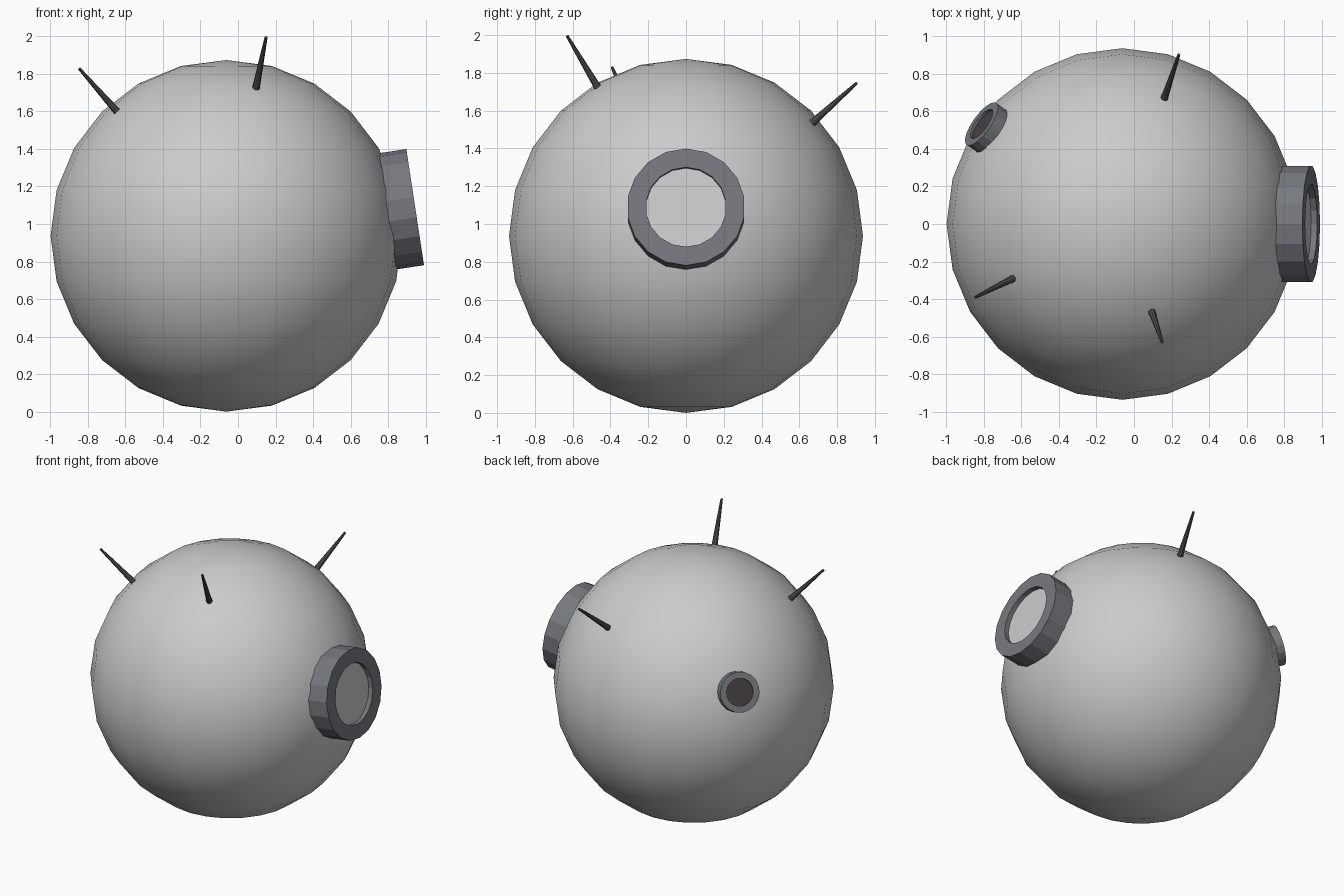
import bpy, bmesh
from math import sin, cos, pi, radians
from mathutils import Vector

if "Cube" in bpy.data.objects:
    bpy.data.objects.remove(bpy.data.objects["Cube"])

CENTRE = Vector((-0.062, 0, 0.937))
RADIUS = 0.937


def material(name, rgb):
    m = bpy.data.materials.new(name)
    m.diffuse_color = (*rgb, 1)
    m.use_nodes = True
    m.node_tree.nodes["Principled BSDF"].inputs["Base Color"].default_value = m.diffuse_color
    return m


FRAME = material("frame_grey", (0.18, 0.19, 0.21))
DARK = material("dark_glass", (0.06, 0.055, 0.05))
ROD = material("rod_grey", (0.09, 0.09, 0.10))


def lathe(name, profile, sides, direction, mat=None, ring=False):
    """Spin (radius, distance) points round a ray leaving the body centre.
    ring=True closes the profile on itself; otherwise both ends are capped."""
    bm = bmesh.new()
    loops = []
    for r, h in profile:
        angles = [pi / 2 + 2 * pi * i / sides for i in range(sides)]
        loops.append([bm.verts.new((r * cos(a), r * sin(a), h)) for a in angles])
    pairs = list(zip(loops, loops[1:]))
    if ring:
        pairs.append((loops[-1], loops[0]))
    else:
        bm.faces.new(loops[0])
        bm.faces.new(loops[-1])
    for a, b in pairs:
        for i in range(sides):
            j = (i + 1) % sides
            bm.faces.new((a[i], a[j], b[j], b[i]))
    bmesh.ops.recalc_face_normals(bm, faces=bm.faces)
    mesh = bpy.data.meshes.new(name)
    bm.to_mesh(mesh)
    bm.free()
    ob = bpy.data.objects.new(name, mesh)
    bpy.context.collection.objects.link(ob)
    ob.location = CENTRE
    ob.rotation_mode = 'QUATERNION'
    ob.rotation_quaternion = Vector(direction).to_track_quat('Z', 'Y')
    if mat:
        mesh.materials.append(mat)
    return ob


def smooth(ob):
    bpy.ops.object.select_all(action='DESELECT')
    ob.select_set(True)
    bpy.context.view_layer.objects.active = ob
    bpy.ops.object.shade_smooth_by_angle(angle=radians(35))


# Spherical body
bpy.ops.mesh.primitive_uv_sphere_add(segments=24, ring_count=12,
                                     radius=RADIUS, location=CENTRE)
body = bpy.context.object
body.name = "body"
smooth(body)


# Portholes: a raised frame with a recessed flat lens
def porthole(name, direction, outer, inner, face, recess, lens_mat):
    base = 0.84
    lathe(name + "_frame", [(outer, base), (outer, face), (inner, face), (inner, base)],
          18, direction, FRAME, ring=True)
    lathe(name + "_lens", [(inner, base + 0.02), (inner, face - recess)],
          18, direction, lens_mat)


porthole("main_eye", (1.007, 0, 0.153), 0.313, 0.213, 1.018, 0.033, None)
porthole("rear_port", (-0.753, 0.535, 0.336), 0.138, 0.094, 0.98, 0.014, DARK)

# Tapered antennas standing radially on the body
tips = {"left": (-0.783, -0.39, 0.89),
        "front": (0.212, -0.63, 1.06),
        "back": (0.302, 0.905, 0.81)}
for side, tip in tips.items():
    smooth(lathe("antenna_" + side, [(0.021, 0.915), (0.008, 1.25)], 10, tip, ROD))
